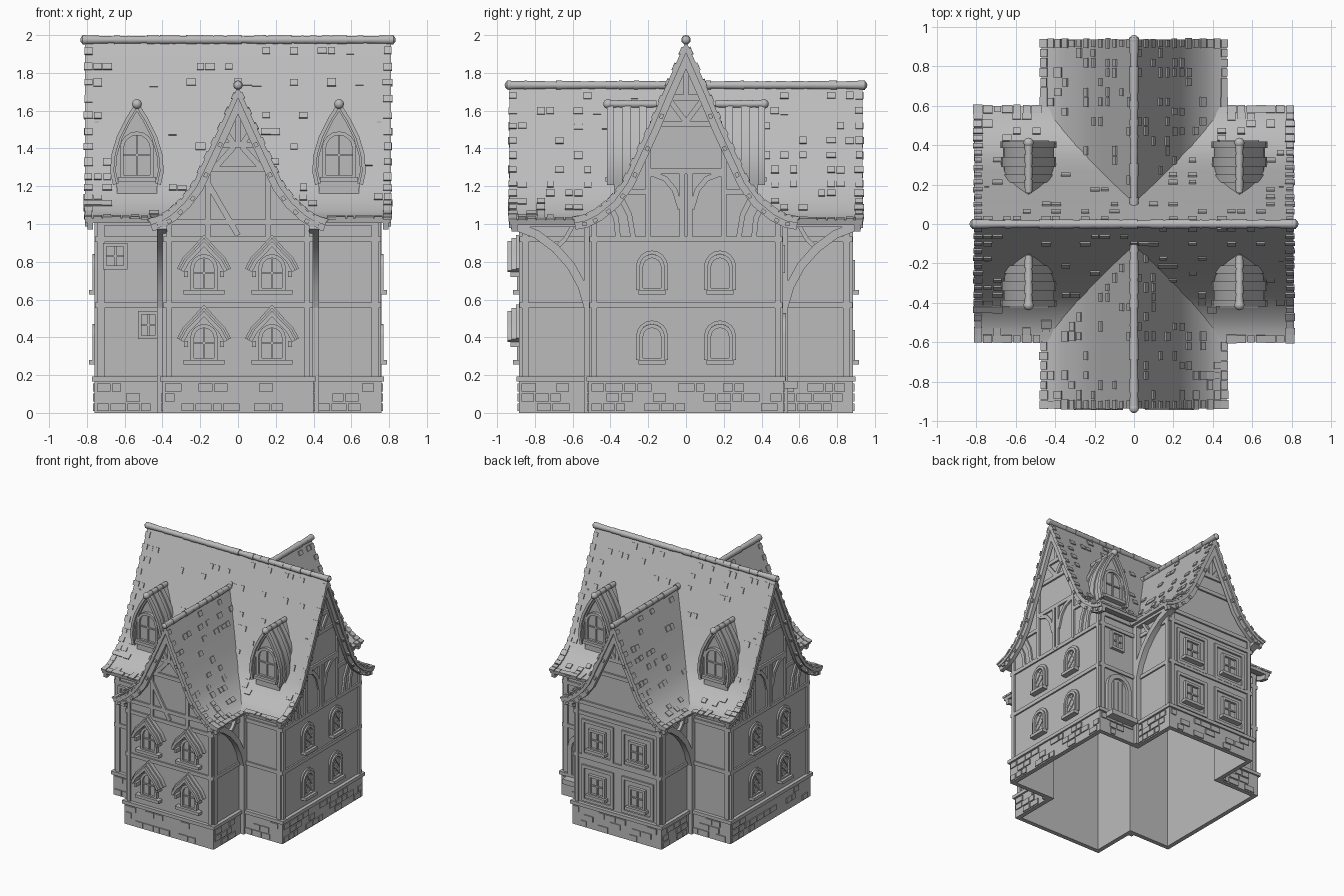
import bpy, bmesh, math, random
from mathutils import Matrix, Vector

random.seed(4)
default = bpy.data.objects.get("Cube")
if default:
    bpy.data.objects.remove(default, do_unlink=True)

clay = bpy.data.materials.new("plain_grey")
clay.use_nodes = True
GREY = (0.5, 0.5, 0.5, 1)
clay.diffuse_color = GREY
clay.node_tree.nodes["Principled BSDF"].inputs["Base Color"].default_value = GREY
built = []


def finish(name, bm):
    bmesh.ops.recalc_face_normals(bm, faces=bm.faces)
    mesh = bpy.data.meshes.new(name)
    bm.to_mesh(mesh)
    bm.free()
    mesh.materials.append(clay)
    obj = bpy.data.objects.new(name, mesh)
    bpy.context.scene.collection.objects.link(obj)
    built.append(obj)


def facade(angle, dist, u=0, z=0):
    # local frame of a wall: x along it, -y outward, z up
    return Matrix.Rotation(math.radians(angle), 4, 'Z') @ Matrix.Translation((u, -dist, z))


def box(bm, M, centre, size, tilt=0):
    place = Matrix.Translation(centre) @ Matrix.Rotation(tilt, 4, 'Y')
    bmesh.ops.create_cube(bm, size=1, matrix=M @ place @ Matrix.Diagonal((*size, 1)))


def poly(bm, M, pts, y0, y1):
    front, back = [[bm.verts.new(M @ Vector((u, y, z))) for u, z in pts] for y in (y0, y1)]
    bm.faces.new(front)
    bm.faces.new(back[::-1])
    for i in range(len(pts)):
        bm.faces.new((front[i - 1], front[i], back[i], back[i - 1]))


def strip(bm, M, pts, width, y0, y1, off=0, closed=False):
    # flat bar following a path in the wall plane
    P, n, rings = [Vector(p) for p in pts], len(pts), []
    for i in range(n):
        dirs = []
        if closed or i > 0:
            dirs.append((P[i] - P[i - 1]).normalized())
        if closed or i < n - 1:
            dirs.append((P[(i + 1) % n] - P[i]).normalized())
        t = (dirs[0] + dirs[-1]).normalized()
        side = Vector((-t.y, t.x)) / max(0.4, t.dot(dirs[0]))
        ring = []
        for s, y in ((1, y0), (1, y1), (-1, y1), (-1, y0)):
            q = P[i] + side * (off + s * width / 2)
            ring.append(bm.verts.new(M @ Vector((q.x, y, q.y))))
        rings.append(ring)
    for i in range(n if closed else n - 1):
        a, b = rings[i], rings[(i + 1) % n]
        for j in range(4):
            bm.faces.new((a[j - 1], a[j], b[j], b[j - 1]))
    if not closed:
        bm.faces.new(rings[0])
        bm.faces.new(rings[-1][::-1])


def flip(pts):
    return [(-u, z) for u, z in pts]


def timbers(bm, M, paths, width=0.035, mirror=True):
    for path in paths:
        strip(bm, M, path, width, -0.014, 0.01)
        if mirror and any(u for u, z in path):
            strip(bm, M, flip(path), width, -0.013, 0.01)


def height(profile, u):
    u = abs(u)
    for (a, za), (b, zb) in zip(profile, profile[1:]):
        if a <= u <= b:
            return za + (zb - za) * (u - a) / (b - a)
    return 0


def full(profile):
    return flip(profile[:0:-1]) + profile


# Roof profiles from ridge to flared eave
MAIN = [(0, 1.97), (.12, 1.7), (.2, 1.51), (.27, 1.36), (.33, 1.23), (.4, 1.135), (.48, 1.07), (.54, 1.04), (.595, 1.03)]
CROSS = [(0, 1.73), (.09, 1.53), (.16, 1.38), (.24, 1.21), (.3, 1.13), (.37, 1.065), (.42, 1.035), (.47, 1.02)]


# Cross-shaped walls, plinth and ledges
def outline(grow):
    ax, ay, bx, by = .745 + grow, .5 + grow, .385 + grow, .87 + grow
    quarter = [(ax, -ay), (ax, ay), (bx, ay), (bx, by)]
    right = quarter + [(-bx, by), (-bx, ay), (-ax, ay)]
    return right + [(-ax, -ay), (-bx, -ay), (-bx, -by), (bx, -by), (bx, -ay)]


def band(name, grow, z0, z1, thick):
    bm = bmesh.new()
    loops = [[bm.verts.new((x, y, z)) for x, y in outline(g)]
             for g, z in ((grow, z0), (grow, z1), (grow - thick, z1), (grow - thick, z0))]
    for k in range(4):
        a, b = loops[k - 1], loops[k]
        for i in range(len(a)):
            bm.faces.new((a[i - 1], a[i], b[i], b[i - 1]))
    finish(name, bm)


band("walls", 0, 0, 1.03, .02)
band("stone_plinth", .015, 0, .165, .03)
band("plinth_ledge", .028, .165, .192, .04)
band("floor_beam", .012, .555, .585, .02)
band("eave_beam", .012, .905, .935, .02)

# Raised stones on the plinth
bm = bmesh.new()
ring = outline(.015)
for (x0, y0), (x1, y1) in zip(ring, ring[1:] + ring[:1]):
    start, run = Vector((x0, y0, 0)), Vector((x1 - x0, y1 - y0, 0))
    M = Matrix.Translation(start) @ Matrix.Rotation(math.atan2(run.y, run.x), 4, 'Z')
    for row in range(3):
        at = 0.01
        while at < run.length - .06:
            w = random.uniform(.05, .1)
            if random.random() < .55 and at + w < run.length:
                box(bm, M, (at + w / 2, 0, .03 + row * .052), (w - .008, .016, .042))
            at += w
finish("plinth_stones", bm)

# Gable walls, roof shells, barge boards, ridges and shingles
for label, profile, other, half, wall, reach, turn in (
        ("main", MAIN, CROSS, .81, .5, .745, 90), ("cross", CROSS, MAIN, .935, .385, .87, 0)):
    gable, roof, board, ridge, tiles = [bmesh.new() for _ in range(5)]
    inner = [(u, z - .035) for u, z in profile if u < wall] + [(wall, height(profile, wall) - .03), (wall, .95)]
    axis = facade(turn, 0)
    strip(roof, axis, full(profile), .026, -half, half, off=-.013)
    for angle in (turn, turn + 180):
        poly(gable, facade(angle, reach), full(inner), 0, .02)
        end = facade(angle, half - .012)
        strip(board, end, full(profile), .036, 0, .03, off=-.043)
        for (a, za), (b, zb) in zip(profile[1:], profile[2:]):
            for s in (1, -1):
                tilt = math.atan2(za - zb, b - a) * s
                box(board, end, (s * ((a + b) / 2 - .03), -.003, (za + zb) / 2 - .035), (.025, .02, .02), tilt)
        top = profile[0][1] + .005
        stop = 0 if label == "main" else .1
        at = half + .012
        while at > stop:
            seg = random.uniform(.06, .1)
            lay = facade(angle, at - seg / 2, 0, top) @ Matrix.Rotation(math.pi / 2, 4, 'X')
            r = random.uniform(.021, .025)
            bmesh.ops.create_cone(ridge, cap_ends=True, segments=12, radius1=r - .003, radius2=r, depth=seg, matrix=lay)
            at -= seg
        bmesh.ops.create_uvsphere(ridge, u_segments=12, v_segments=8, radius=.025, matrix=facade(angle, half, 0, top))
    eave = profile[-1][0]
    rows, cols = int(eave / .036), int(2 * half / .05)
    for s in (1, -1):
        for r in range(1, rows + 1):
            for c in range(cols + 1):
                u = eave * r / rows - .012
                y = -half + .018 + (2 * half - .036) * c / cols
                z = height(profile, u)
                edge = r == rows or c in (0, cols)
                dormer = label == "main" and abs(abs(y) - .535) < .15 and .13 < u < .43
                if height(other, y) > z - .01 and u < (.95 if label == "main" else .47):
                    continue
                if dormer or (not edge and random.random() > .2):
                    continue
                slope = (height(profile, u + .01) - height(profile, u - .01)) / .02
                lift = random.uniform(.001, .005)
                size = (random.uniform(.03, .045), random.uniform(.035, .052), .013)
                box(tiles, axis, (s * u, y, z + lift), size, -math.atan(slope) * s)
    for part, mesh in (("gable_walls", gable), ("roof", roof), ("barge_boards", board),
                       ("ridge_tiles", ridge), ("shingles", tiles)):
        finish(label + "_" + part, mesh)


# Windows
def opening(w, h, arch):
    if not arch:
        return [(-w / 2, 0), (-w / 2, h), (w / 2, h), (w / 2, 0)]
    r = w / 2
    arc = [(-r * math.cos(math.pi * i / 8), h - r + r * math.sin(math.pi * i / 8)) for i in range(9)]
    return [(-r, 0)] + arc + [(r, 0)]


def window(bm, M, w, h, arch=True, lattice=False, sill=.06):
    shape = opening(w, h, arch)
    poly(bm, M, shape, -.006, .01)
    strip(bm, M, shape, .02, -.024, .01, closed=True)
    if lattice:
        for path in ([(-w / 2, .01), (w / 2, w)], [(-w / 2, w * .5), (w * .25, h - .01)], [(0, 0), (w / 2, w / 2)]):
            for bar in (path, flip(path)):
                strip(bm, M, bar, .006, -.012, 0)
    else:
        strip(bm, M, [(0, 0), (0, h)], .012, -.016, 0)
        strip(bm, M, [(-w / 2, h / 2), (w / 2, h / 2)], .01, -.015, 0)
    if sill:
        box(bm, M, (0, -.02, -.012), (w + sill, .05, .024))


HOOD = [(-.115, .1), (-.085, .155), (-.045, .195), (0, .245), (.045, .195), (.085, .155), (.115, .1)]
front, sides, back, hoods = [bmesh.new() for _ in range(4)]
for u in (-.18, .18):
    for z in (.28, .65):
        M = facade(0, .87, u, z)
        window(front, M, .125, .18, sill=.09)
        strip(hoods, M, HOOD, .02, -.075, .01)
        strip(hoods, M, HOOD, .014, -.055, .01, off=.014)
        strip(hoods, M, HOOD, .012, -.03, .01, off=.026)
        for s in (-.095, .095):
            box(hoods, M, (s, -.03, .085), (.02, .06, .03))
        for angle in (90, -90):
            M = facade(angle, .745, u, z)
            window(sides, M, .115, .18, lattice=True, sill=.03)
            strip(sides, M, opening(.15, .2, True), .018, -.012, .01)
        M = facade(180, .87, u, z)
        window(back, M, .13, .15, arch=False, sill=.05)
        frame = [(-.13, -.06), (-.13, .21), (.13, .21), (.13, -.06)]
        strip(back, M, frame, .025, -.014, .01, closed=True)
finish("front_windows", front)
finish("side_windows", sides)
finish("back_windows", back)
finish("window_hoods", hoods)

# Small windows and back door in the inner corners
bm = bmesh.new()
window(bm, facade(0, .5, -.65, .77), .11, .12, arch=False, sill=0)
window(bm, facade(0, .5, -.475, .4), .09, .13, arch=False, sill=0)
window(bm, facade(180, .5, -.59, .75), .1, .13, arch=False, sill=0)
finish("small_windows", bm)
bm = bmesh.new()
M = facade(180, .5, -.58, .17)
poly(bm, M, opening(.17, .33, True), -.01, .01)
strip(bm, M, opening(.19, .34, True), .035, -.03, .01)
for u in (-.04, 0, .04):
    strip(bm, M, [(u, 0), (u, .3)], .006, -.015, 0)
box(bm, M, (0, -.04, -.02), (.24, .1, .04))
finish("back_door", bm)

# Timber framing on the front and back gables
bm = bmesh.new()
for angle in (0, 180):
    M = facade(angle, .87)
    timbers(bm, M, [[(.365, .19), (.365, 1.02)], [(-.13, 1.42), (.13, 1.42)],
                    [(0, 1.42), (0, 1.64)], [(.02, 1.42), (.075, 1.5)]], .028)
    timbers(bm, M, [[(-.38, 1.01), (.38, 1.01)], [(-.19, 1.29), (.19, 1.29)]], .03, mirror=False)
M = facade(0, .87)
timbers(bm, M, [[(.16, .92), (.16, 1.28)], [(.12, 1.3), (.02, 1.41)]], .03)
timbers(bm, M, [[(-.18, 1.25), (0, .94)]], .03, mirror=False)

# Timber framing on the side gables, with curved braces
for angle in (90, -90):
    M = facade(angle, .745)
    timbers(bm, M, [[(.485, .19), (.485, 1.03)], [(.2, .92), (.2, 1.48)], [(.2, 1.17), (.34, 1.17)],
                    [(.02, .92), (.02, 1.27)], [(.03, 1.08), (.06, 1.18), (.11, 1.24), (.19, 1.27)],
                    [(.36, .93), (.37, 1.03), (.4, 1.09)], [(.28, .93), (.3, 1.05), (.35, 1.15)],
                    [(0, 1.54), (.09, 1.66)], [(0, 1.67), (0, 1.87)]], .028)
    timbers(bm, M, [[(-.2, 1.28), (.2, 1.28)], [(-.19, 1.53), (.19, 1.53)], [(-.12, 1.67), (.12, 1.67)]], .03, mirror=False)
    timbers(bm, facade(angle, .385), [[(.85, .19), (.85, 1.03)]])
for angle in (0, 180):
    timbers(bm, facade(angle, .5), [[(.725, .19), (.725, 1.03)], [(.4, 1.01), (.745, 1.01)]])
finish("timber_frame", bm)

# Corner posts and arched braces under the wing eaves
bm = bmesh.new()
ARCH = [(.515, .55), (.55, .67), (.61, .78), (.69, .87), (.79, .945), (.92, .995)]
for angle in (90, -90):
    M = facade(angle, .385)
    for bend in (lambda p: p, flip):
        strip(bm, M, bend([(.52, 0), (.52, 1.02)]), .04, -.045, .01)
        strip(bm, M, bend(ARCH), .045, -.045, .01)
        strip(bm, M, bend([(.5, 1), (.93, 1)]), .03, -.045, .01)
        strip(bm, M, bend([(.6, .99), (.64, .92), (.69, .87)]), .022, -.035, .01)
finish("corner_braces", bm)

# Pointed dormers on the main roof
OGIVE = [(-.115, 1.21), (-.13, 1.28), (-.122, 1.37), (-.095, 1.46), (-.05, 1.55), (0, 1.63)]
OGIVE = OGIVE + flip(OGIVE[-2::-1])
shell, face = bmesh.new(), bmesh.new()
for angle in (0, 180):
    for u in (-.535, .535):
        M = facade(angle, .41, u)
        strip(shell, M, OGIVE, .018, .01, .3, off=-.009)
        strip(shell, M, OGIVE, .02, -.008, .025, off=.002)
        strip(shell, M, OGIVE, .012, .07, .12, off=.004)
        strip(shell, M, OGIVE, .012, .16, .2, off=.004)
        poly(face, M, [(-.105, 1.16)] + [(x * .93, z - .015) for x, z in OGIVE] + [(.105, 1.16)], .03, .2)
        window(face, facade(angle, .38, u, 1.25), .16, .23, sill=.04)
        for k in range(4):
            lay = facade(angle, .385 - k * .065, u, 1.635) @ Matrix.Rotation(math.pi / 2, 4, 'X')
            bmesh.ops.create_cone(shell, cap_ends=True, segments=12, radius1=.018, radius2=.022, depth=.065, matrix=lay)
        bmesh.ops.create_uvsphere(shell, u_segments=12, v_segments=8, radius=.026, matrix=facade(angle, .412, u, 1.635))
finish("dormer_roofs", shell)
finish("dormer_windows", face)

# Smooth the curved parts, keep timber edges crisp
bpy.ops.object.select_all(action='DESELECT')
for obj in built:
    obj.select_set(True)
bpy.context.view_layer.objects.active = built[0]
bpy.ops.object.shade_smooth_by_angle(angle=math.radians(35))
